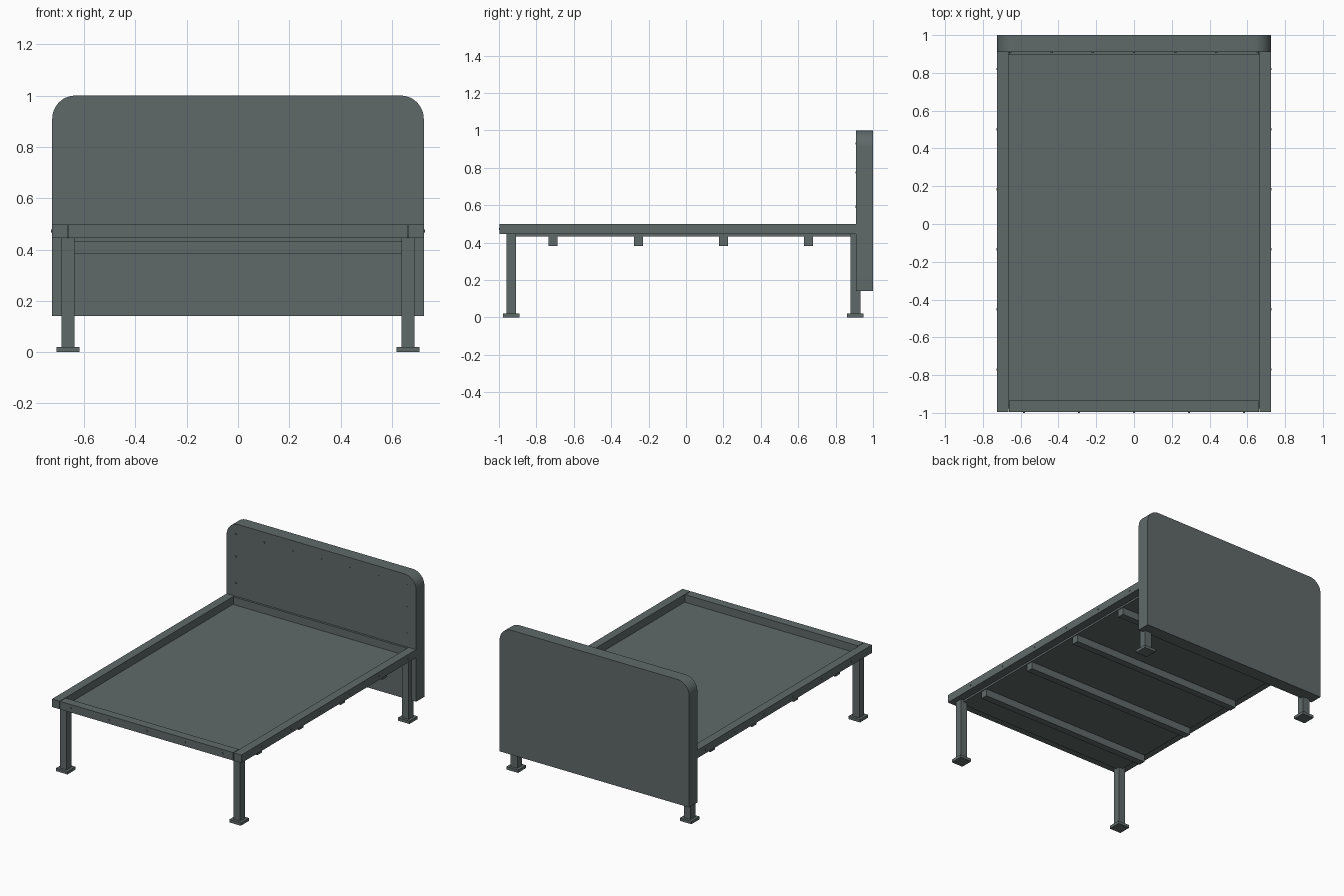
import bpy, bmesh, math
from mathutils import Matrix

if "Cube" in bpy.data.objects:
    bpy.data.objects.remove(bpy.data.objects["Cube"])

paint = bpy.data.materials.new("slate_grey")
paint.diffuse_color = (0.115, 0.143, 0.141, 1)
paint.use_nodes = True
paint.node_tree.nodes["Principled BSDF"].inputs["Base Color"].default_value = paint.diffuse_color


def finish(name, bm):
    bmesh.ops.recalc_face_normals(bm, faces=bm.faces)
    mesh = bpy.data.meshes.new(name)
    bm.to_mesh(mesh)
    bm.free()
    mesh.materials.append(paint)
    ob = bpy.data.objects.new(name, mesh)
    bpy.context.collection.objects.link(ob)
    return ob


def box(name, x0, x1, y0, y1, z0, z1):
    bm = bmesh.new()
    bmesh.ops.create_cube(bm, size=1)
    for v in bm.verts:
        v.co = ((x0 + x1) / 2 + v.co.x * (x1 - x0),
                (y0 + y1) / 2 + v.co.y * (y1 - y0),
                (z0 + z1) / 2 + v.co.z * (z1 - z0))
    return finish(name, bm)


def screws(name, points, axis):
    # small round heads, half sunk into the surface they sit on
    bm = bmesh.new()
    turn = Matrix.Rotation(math.pi / 2, 4, 'Y' if axis == 'X' else 'X')
    for p in points:
        bmesh.ops.create_cone(bm, cap_ends=True, segments=12, radius1=0.006,
                              radius2=0.006, depth=0.008,
                              matrix=Matrix.Translation(p) @ turn)
    return finish(name, bm)


# headboard: slab with rounded upper corners
W, TOP, BOTTOM, R = 0.724, 1.0, 0.14, 0.09
outline = [(-W, BOTTOM), (W, BOTTOM)]
for cx, start in ((W - R, 0), (-W + R, 90)):
    for i in range(13):
        a = math.radians(start + i * 7.5)
        outline.append((cx + R * math.cos(a), TOP - R + R * math.sin(a)))
bm = bmesh.new()
face = bm.faces.new([bm.verts.new((x, 0.91, z)) for x, z in outline])
ext = bmesh.ops.extrude_face_region(bm, geom=[face])
for v in ext["geom"]:
    if isinstance(v, bmesh.types.BMVert):
        v.co.y = 1.0
board = finish("headboard", bm)
bpy.context.view_layer.objects.active = board
board.select_set(True)
bpy.ops.object.shade_smooth_by_angle(angle=math.radians(30))

# frame rails
RAIL = (0.445, 0.5)
box("front_rail", -0.661, 0.661, -0.996, -0.935, *RAIL)
box("back_rail", -0.661, 0.661, 0.895, 0.91, *RAIL)

# mattress panel and the slats beneath it
box("base_panel", -0.667, 0.667, -0.937, 0.9, 0.432, 0.447)
for y in (-0.71, -0.255, 0.2, 0.655):
    box("slat", -0.662, 0.662, y - 0.024, y + 0.024, 0.382, 0.432)

# side rails, legs and feet, mirrored left and right
rail_y = [-0.77 + i * 0.318 for i in range(6)]
for s, side in ((-1, "left"), (1, "right")):
    box(side + "_rail", *sorted((s * 0.665, s * 0.724)), -0.996, 0.91, *RAIL)
    screws(side + "_rail_screws", [(s * 0.724, y, 0.473) for y in rail_y], 'X')
    for y, end in ((-0.934, "front"), (0.906, "back")):
        x = s * 0.6625
        box(f"{end}_{side}_leg", x - 0.026, x + 0.026,
            y - 0.026, y + 0.026, 0.02, 0.445)
        box(f"{end}_{side}_foot", x - 0.044, x + 0.044,
            y - 0.044, y + 0.044, 0, 0.02)

# screw heads on the front rail and around the headboard
screws("front_rail_screws", [(i * 0.291, -0.996, 0.473) for i in range(-2, 3)], 'Y')
spots = [(i * 0.218, 0.91, 0.93) for i in range(-3, 4)]
spots += [(s * 0.654, 0.91, z) for s in (-1, 1) for z in (0.775, 0.592)]
screws("headboard_screws", spots, 'Y')
